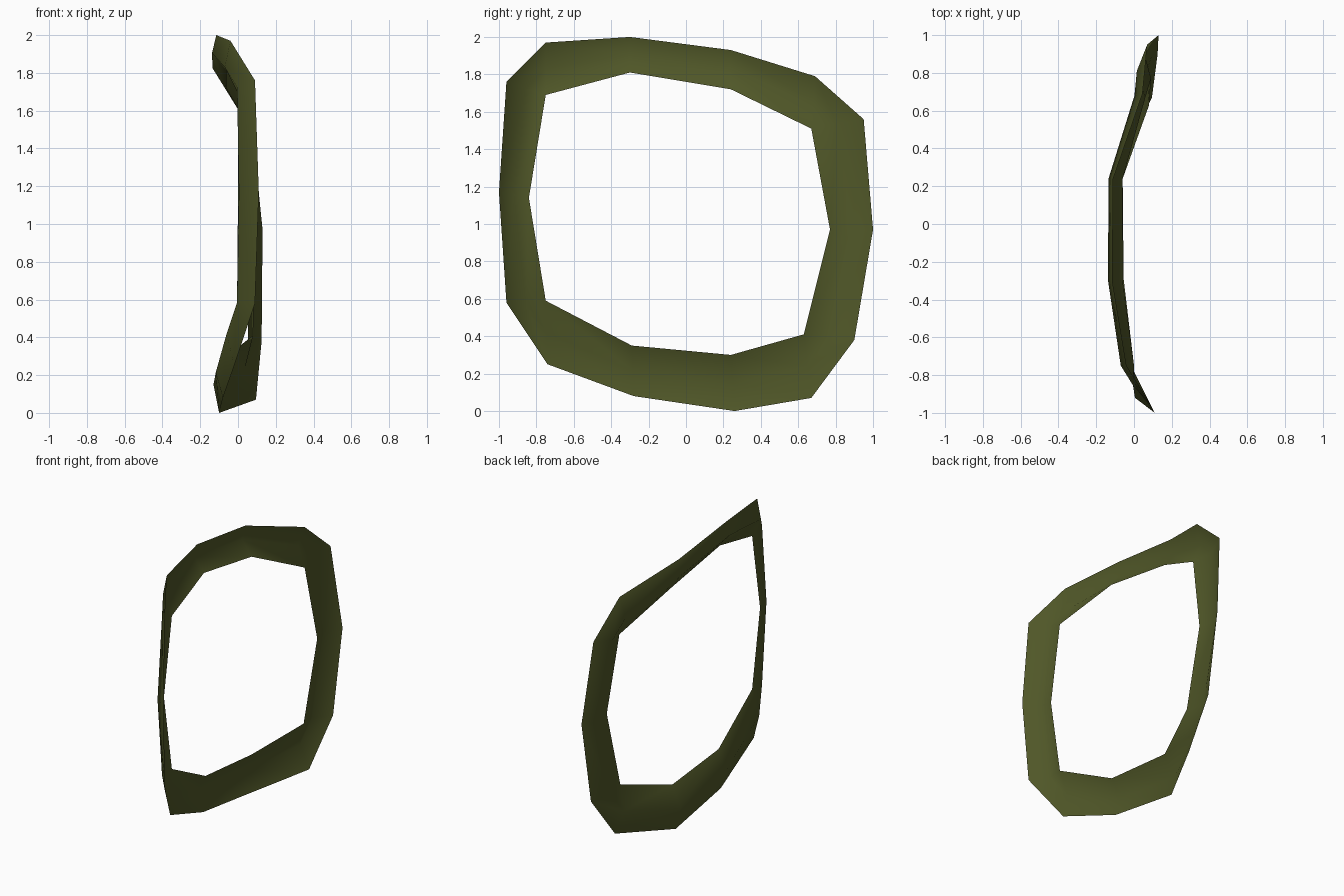
import bpy
import bmesh
from mathutils import Vector

cube = bpy.data.objects.get("Cube")
if cube:
    bpy.data.objects.remove(cube, do_unlink=True)


def make_material(name, colour):
    material = bpy.data.materials.new(name)
    material.use_nodes = True
    material.diffuse_color = colour
    material.node_tree.nodes["Principled BSDF"].inputs["Base Color"].default_value = colour
    return material


olive = make_material("olive green", (0.08, 0.095, 0.021, 1))

# Rim stations: each row pairs the outer edge with the inner edge.
# Both outer points of a corner share one inner point.
top_front = (0, -0.75, 1.69)
top_back = (0.06, 0.67, 1.51)
low_back = (0.08, 0.63, 0.41)
low_front = (0, -0.75, 0.59)
stations = [
    ((0.09, -0.96, 1.76), top_front),
    ((-0.04, -0.75, 1.97), top_front),
    ((-0.115, -0.3, 2), (-0.06, -0.3, 1.81)),
    ((-0.11, 0.24, 1.93), (-0.06, 0.24, 1.72)),
    ((0.045, 0.69, 1.79), top_back),
    ((0.07, 0.95, 1.56), top_back),
    ((0.13, 1, 0.97), (0.09, 0.77, 0.97)),
    ((0.125, 0.9, 0.38), low_back),
    ((0.095, 0.67, 0.07), low_back),
    ((-0.1, 0.26, 0), (-0.06, 0.24, 0.3)),
    ((-0.08, -0.28, 0.08), (-0.055, -0.29, 0.35)),
    ((-0.02, -0.74, 0.25), low_front),
    ((0.09, -0.96, 0.58), low_front),
    ((0.11, -1, 1.17), (0, -0.84, 1.14)),
]
groove_offset = Vector((-0.05, 0, 0))


def build_rim(name, rows, material):
    """Loft an open V-shaped channel (outer edge, groove, inner edge) round a closed loop."""
    bm = bmesh.new()
    rings = []
    for outer, inner in rows:
        outer, inner = Vector(outer), Vector(inner)
        groove = (outer + inner) / 2 + groove_offset
        rings.append([bm.verts.new(p) for p in (outer, groove, inner)])
    for i, ring in enumerate(rings):
        following = rings[(i + 1) % len(rings)]
        for j in range(2):
            bm.faces.new((ring[j], ring[j + 1], following[j + 1], following[j]))
    # Weld the shared inner corner points
    bmesh.ops.remove_doubles(bm, verts=bm.verts[:], dist=0.001)
    for face in bm.faces:
        face.smooth = True
    mesh = bpy.data.meshes.new(name)
    bm.to_mesh(mesh)
    bm.free()
    mesh.materials.append(material)
    obj = bpy.data.objects.new(name, mesh)
    bpy.context.collection.objects.link(obj)
    return obj


build_rim("curved_rim", stations, olive)
